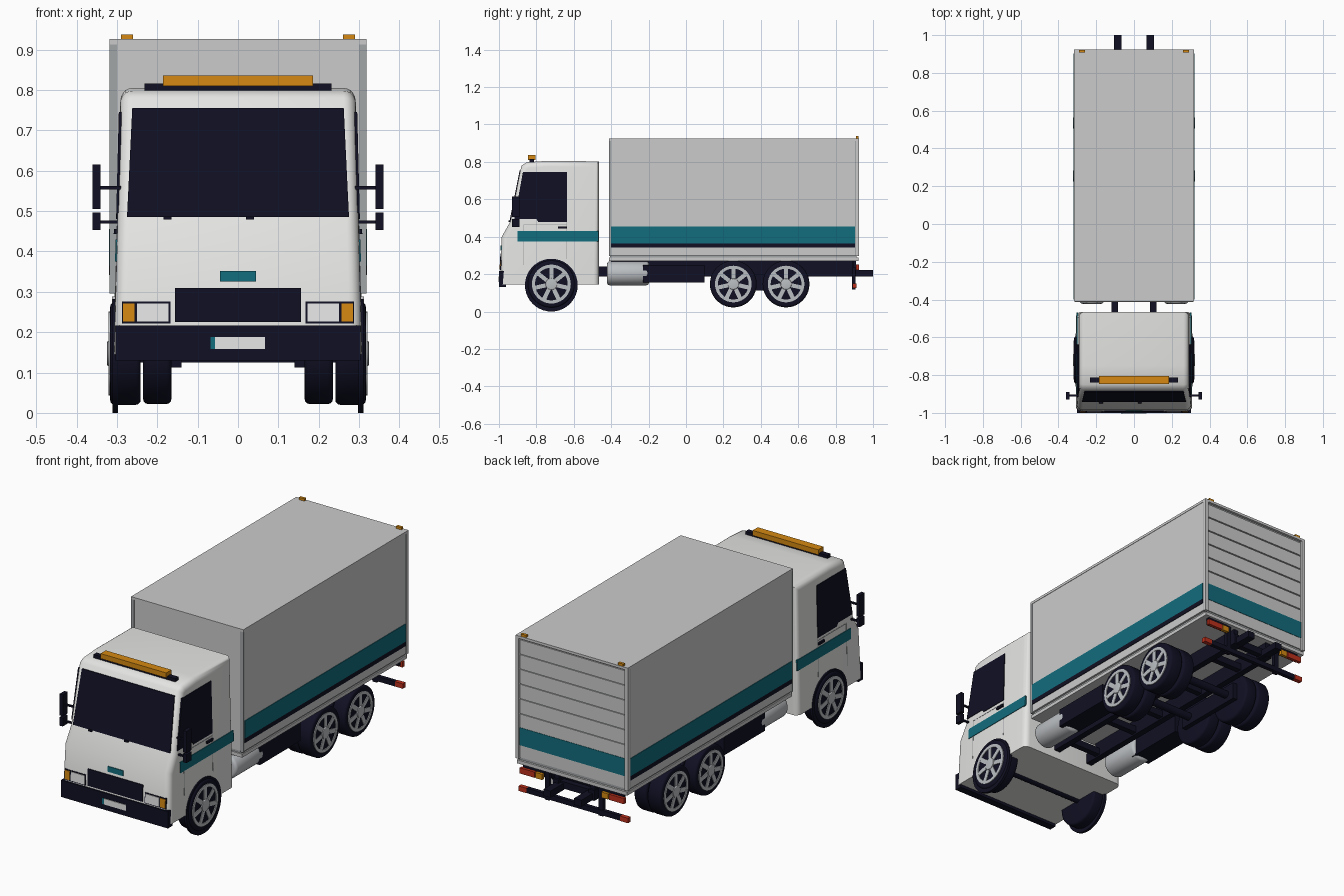
import bpy, bmesh, math
from mathutils import Matrix, Vector

old = bpy.data.objects.get("Cube")
if old:
    bpy.data.objects.remove(old, do_unlink=True)


def material(name, *rgb):
    m = bpy.data.materials.new(name)
    m.use_nodes = True
    m.diffuse_color = (*rgb, 1)
    m.node_tree.nodes["Principled BSDF"].inputs["Base Color"].default_value = (*rgb, 1)
    return m


WHITE = material("cab white", 0.78, 0.78, 0.77)
PANEL = material("panel grey", 0.6, 0.6, 0.6)
TRIM = material("trim grey", 0.36, 0.38, 0.39)
METAL = material("metal", 0.5, 0.52, 0.54)
NAVY = material("dark navy", 0.005, 0.005, 0.017)
TEAL = material("teal", 0.006, 0.15, 0.2)
AMBER = material("amber", 0.66, 0.25, 0.006)
RED = material("red", 0.5, 0.03, 0.012)
LENS = material("lens white", 0.85, 0.85, 0.85)


def finish(bm, name, mat, smooth=None):
    bmesh.ops.recalc_face_normals(bm, faces=bm.faces)
    me = bpy.data.meshes.new(name)
    bm.to_mesh(me)
    bm.free()
    me.materials.append(mat)
    ob = bpy.data.objects.new(name, me)
    bpy.context.collection.objects.link(ob)
    if smooth:
        bpy.ops.object.select_all(action="DESELECT")
        ob.select_set(True)
        bpy.context.view_layer.objects.active = ob
        bpy.ops.object.shade_smooth_by_angle(angle=math.radians(smooth))
    return ob


def add_box(bm, x, y, z, rot=None):
    """x, y, z are (low, high) pairs."""
    size = [b - a for a, b in (x, y, z)]
    mid = Vector([(a + b) / 2 for a, b in (x, y, z)])
    mat = Matrix.Translation(mid) @ Matrix.Diagonal((*size, 1))
    bmesh.ops.create_cube(bm, size=1, matrix=(rot or Matrix()) @ mat)


def box(name, x, y, z, mat):
    bm = bmesh.new()
    add_box(bm, x, y, z)
    return finish(bm, name, mat)


def pair(name, x, y, z, mat):
    for s, side in ((1, "left"), (-1, "right")):
        box(f"{side}_{name}", sorted((s * x[0], s * x[1])), y, z, mat)


def prism(bm, points, push):
    """Solid made by pushing a flat outline along a vector."""
    face = bm.faces.new([bm.verts.new(p) for p in points])
    out = bmesh.ops.extrude_face_region(bm, geom=[face])["geom"]
    bmesh.ops.translate(bm, vec=push, verts=[v for v in out if isinstance(v, bmesh.types.BMVert)])


def cylinder(name, axis, center, r, length, mat, round_off=0, segs=40):
    bm = bmesh.new()
    turn = Matrix.Rotation(math.pi / 2, 4, "Y" if axis == "x" else "X")
    bmesh.ops.create_cone(bm, cap_ends=True, segments=segs, radius1=r, radius2=r,
                          depth=length, matrix=Matrix.Translation(center) @ turn)
    if round_off:
        rims = [e for e in bm.edges if any(len(f.verts) > 4 for f in e.link_faces)]
        bmesh.ops.bevel(bm, geom=rims, offset=round_off, segments=3, profile=0.5, affect="EDGES")
    return finish(bm, name, mat, 40)


def ring(name, x, cy, cz, outer, inner, mat, segs=40):
    bm = bmesh.new()
    loop = [(x[0], outer), (x[1], outer), (x[1], inner), (x[0], inner)]
    vs = [bm.verts.new((px, cy, cz + r)) for px, r in loop]
    es = [bm.edges.new((vs[i], vs[i - 1])) for i in range(4)]
    bmesh.ops.spin(bm, geom=vs + es, cent=(0, cy, cz), axis=(1, 0, 0),
                   angle=math.tau, steps=segs)
    bmesh.ops.remove_doubles(bm, verts=bm.verts, dist=1e-5)
    return finish(bm, name, mat, 40)


# Cab shell: side profile pushed across, tapered upward, rounded along its sides
FRONT = [(-0.995, 0.145), (-0.985, 0.4), (-0.94, 0.48), (-0.88, 0.78)]
ROOF = [(-0.85, 0.798), (-0.75, 0.805), (-0.465, 0.803), (-0.465, 0.145)]


def side_x(z):
    return 0.311 - 0.025 * z


def front_y(z):
    for (y0, z0), (y1, z1) in zip(FRONT, FRONT[1:]):
        if z <= z1:
            break
    return y0 + (y1 - y0) * (z - z0) / (z1 - z0)


bm = bmesh.new()
prism(bm, [(-1, y, z) for y, z in FRONT + ROOF], (2, 0, 0))
for v in bm.verts:
    v.co.x *= side_x(v.co.z)
edges = [e for e in bm.edges if e.verts[0].co.x * e.verts[1].co.x > 0
         and max(v.co.z for v in e.verts) > 0.2]
bmesh.ops.bevel(bm, geom=edges, offset=0.03, segments=5, profile=0.5,
                affect="EDGES", clamp_overlap=False)
finish(bm, "cab", WHITE, 50)


def front_plate(name, xs, z, mat, lift=0.004):
    """xs gives half-open x ranges at the bottom and the top edge."""
    (a, b), (c, d) = xs if isinstance(xs[0], tuple) else (xs, xs)
    bm = bmesh.new()
    pts = [(px, front_y(pz) + 0.004, pz) for px, pz in ((a, z[0]), (b, z[0]), (d, z[1]), (c, z[1]))]
    prism(bm, pts, (0, -lift - 0.004, 0))
    finish(bm, name, mat)


def side_plates(name, outline, mat, lift=0.003):
    for s, side in ((1, "left"), (-1, "right")):
        bm = bmesh.new()
        prism(bm, [(s * (side_x(z) - 0.004), y, z) for y, z in outline], (s * (lift + 0.004), 0, 0))
        finish(bm, f"{side}_{name}", mat)


def rect(y0, y1, z0, z1):
    return [(y0, z0), (y1, z0), (y1, z1), (y0, z1)]


# Cab front
front_plate("windshield", ((-0.275, 0.275), (-0.262, 0.262)), (0.485, 0.755), NAVY)
front_plate("grille", (-0.156, 0.156), (0.225, 0.31), NAVY)
front_plate("front_badge", (-0.044, 0.044), (0.325, 0.352), TEAL)
for s, side in ((1, "left"), (-1, "right")):
    for part, a, b, z, mat, lift in (("headlight_frame", 0.167, 0.288, (0.221, 0.276), NAVY, 0.002),
                                     ("headlight", 0.172, 0.25, (0.226, 0.271), LENS, 0.005),
                                     ("turn_signal", 0.256, 0.285, (0.226, 0.271), AMBER, 0.005)):
        front_plate(f"{side}_{part}", tuple(sorted((s * a, s * b))), z, mat, lift)
for i, x in enumerate((-0.175, 0.03)):
    box(f"wiper_{i}", (x - 0.01, x + 0.01), (-0.95, -0.93), (0.479, 0.487), NAVY)
box("front_bumper", (-0.303, 0.303), (-1, -0.962), (0.13, 0.216), NAVY)
box("number_plate", (-0.057, 0.067), (-1.003, -0.995), (0.158, 0.188), LENS)
box("number_plate_band", (-0.068, -0.057), (-1.003, -0.995), (0.158, 0.188), TEAL)

# Cab sides
side_plates("window", [(-0.918, 0.495), (-0.8, 0.495), (-0.79, 0.48), (-0.637, 0.48),
                       (-0.637, 0.745), (-0.872, 0.745)], NAVY)
side_plates("cab_stripe", rect(-0.9, -0.468, 0.375, 0.43), TEAL)
side_plates("door_handle", rect(-0.685, -0.637, 0.443, 0.455), NAVY, 0.008)
for i, line in enumerate((rect(-0.638, -0.635, 0.28, 0.48), rect(-0.87, -0.867, 0.25, 0.465),
                          rect(-0.87, -0.635, 0.463, 0.466))):
    side_plates(f"door_seam_{i}", line, TRIM, 0.001)

# Mirrors
pair("mirror", (0.341, 0.36), (-0.93, -0.89), (0.505, 0.615), NAVY)
pair("lower_mirror", (0.341, 0.36), (-0.93, -0.89), (0.453, 0.496), NAVY)
for i, z in enumerate((0.558, 0.473)):
    pair(f"mirror_arm_{i}", (0.28, 0.345), (-0.913, -0.903), (z - 0.004, z + 0.004), NAVY)

# Roof light bar
box("light_bar_base", (-0.232, 0.232), (-0.838, -0.812), (0.79, 0.816), NAVY)
box("light_bar", (-0.186, 0.186), (-0.846, -0.804), (0.81, 0.836), AMBER)

# Cargo body
box("cargo_body", (-0.316, 0.316), (-0.408, 0.91), (0.3, 0.923), PANEL)
box("cargo_floor", (-0.312, 0.312), (-0.412, 0.922), (0.27, 0.288), PANEL)
box("floor_gap", (-0.306, 0.306), (-0.405, 0.912), (0.287, 0.301), TRIM)
box("cargo_roof", (-0.318, 0.318), (-0.411, 0.925), (0.913, 0.926), PANEL)
pair("front_post", (0.3, 0.318), (-0.411, -0.4), (0.296, 0.914), TRIM)
pair("rear_post", (0.3, 0.318), (0.908, 0.925), (0.296, 0.914), PANEL)
pair("post_seam", (0.31, 0.317), (0.903, 0.908), (0.3, 0.914), TRIM)
pair("body_stripe", (0.314, 0.319), (-0.4, 0.903), (0.365, 0.455), TEAL)
pair("body_lower_stripe", (0.314, 0.319), (-0.4, 0.903), (0.342, 0.365), NAVY)
pair("marker", (0.26, 0.29), (0.908, 0.922), (0.92, 0.938), AMBER)

# Roller shutter
box("shutter_back", (-0.3, 0.3), (0.905, 0.912), (0.3, 0.913), TRIM)
for i in range(8):
    z = 0.302 + i * 0.076
    box(f"shutter_slat_{i}", (-0.298, 0.298), (0.908, 0.917), (z, z + 0.07), PANEL)
box("shutter_stripe", (-0.298, 0.298), (0.91, 0.919), (0.365, 0.455), TEAL)

# Chassis
pair("rail", (0.085, 0.118), (-0.6, 0.91), (0.187, 0.24), NAVY)
pair("rail_tail", (0.067, 0.107), (0.85, 1), (0.188, 0.222), NAVY)
for i, y in enumerate((-0.38, -0.1, 0.1, 0.4, 0.7, 0.88)):
    box(f"cross_member_{i}", (-0.1, 0.1), (y - 0.015, y + 0.015), (0.195, 0.23), NAVY)
pair("body_mount", (0.088, 0.115), (-0.4, 0.9), (0.238, 0.272), NAVY)
pair("suspension", (0.14, 0.165), (0.2, 0.59), (0.112, 0.2), NAVY)
pair("equipment_box", (0.18, 0.285), (-0.23, 0.1), (0.155, 0.25), NAVY)
for s, side in ((1, "left"), (-1, "right")):
    cylinder(f"{side}_tank", "y", (s * 0.223, -0.31, 0.204), 0.064, 0.225, METAL, 0.015)

# Rear underrun bar and lamps
box("underrun_bar", (-0.265, 0.265), (0.89, 0.91), (0.125, 0.15), NAVY)
pair("underrun_lamp", (0.265, 0.31), (0.89, 0.912), (0.125, 0.15), RED)
pair("underrun_post", (0.14, 0.165), (0.888, 0.906), (0.118, 0.272), NAVY)
pair("lamp_bracket", (0.165, 0.285), (0.895, 0.91), (0.232, 0.272), NAVY)
pair("tail_lamp", (0.21, 0.295), (0.908, 0.924), (0.223, 0.252), RED)
pair("rear_signal", (0.168, 0.206), (0.908, 0.924), (0.223, 0.252), AMBER)


# Wheels
def wheel(name, s, y, z, r, rim):
    cylinder(f"{name}_tire", "x", (s * 0.279, y, z), r, 0.076, NAVY, 0.012)
    ring(f"{name}_rim", (s * 0.31, s * 0.321), y, z, rim, rim * 0.84, METAL)
    cylinder(f"{name}_hub", "x", (s * 0.316, y, z), rim * 0.3, 0.016, METAL, 0.003, 24)
    bm = bmesh.new()
    for k in range(7):
        rot = Matrix.Translation((0, y, z)) @ Matrix.Rotation(math.tau * k / 7, 4, "X")
        add_box(bm, sorted((s * 0.31, s * 0.32)), (-0.011, 0.011), (0.01, rim * 0.9), rot)
    finish(bm, f"{name}_spokes", METAL)


for s, side in ((1, "left"), (-1, "right")):
    wheel(f"{side}_front", s, -0.72, 0.147, 0.127, 0.104)
    ring(f"{side}_wheel_arch", (s * 0.297, s * 0.311), -0.72, 0.141, 0.141, 0.118, NAVY)
    for i, y in enumerate((0.253, 0.535)):
        wheel(f"{side}_rear_{i}", s, y, 0.147, 0.125, 0.098)
        cylinder(f"{side}_inner_tire_{i}", "x", (s * 0.2, y, 0.147), 0.125, 0.07, NAVY, 0.012)
for i, y in enumerate((-0.72, 0.253, 0.535)):
    cylinder(f"axle_{i}", "x", (0, y, 0.155), 0.02, 0.5, NAVY, 0, 16)
